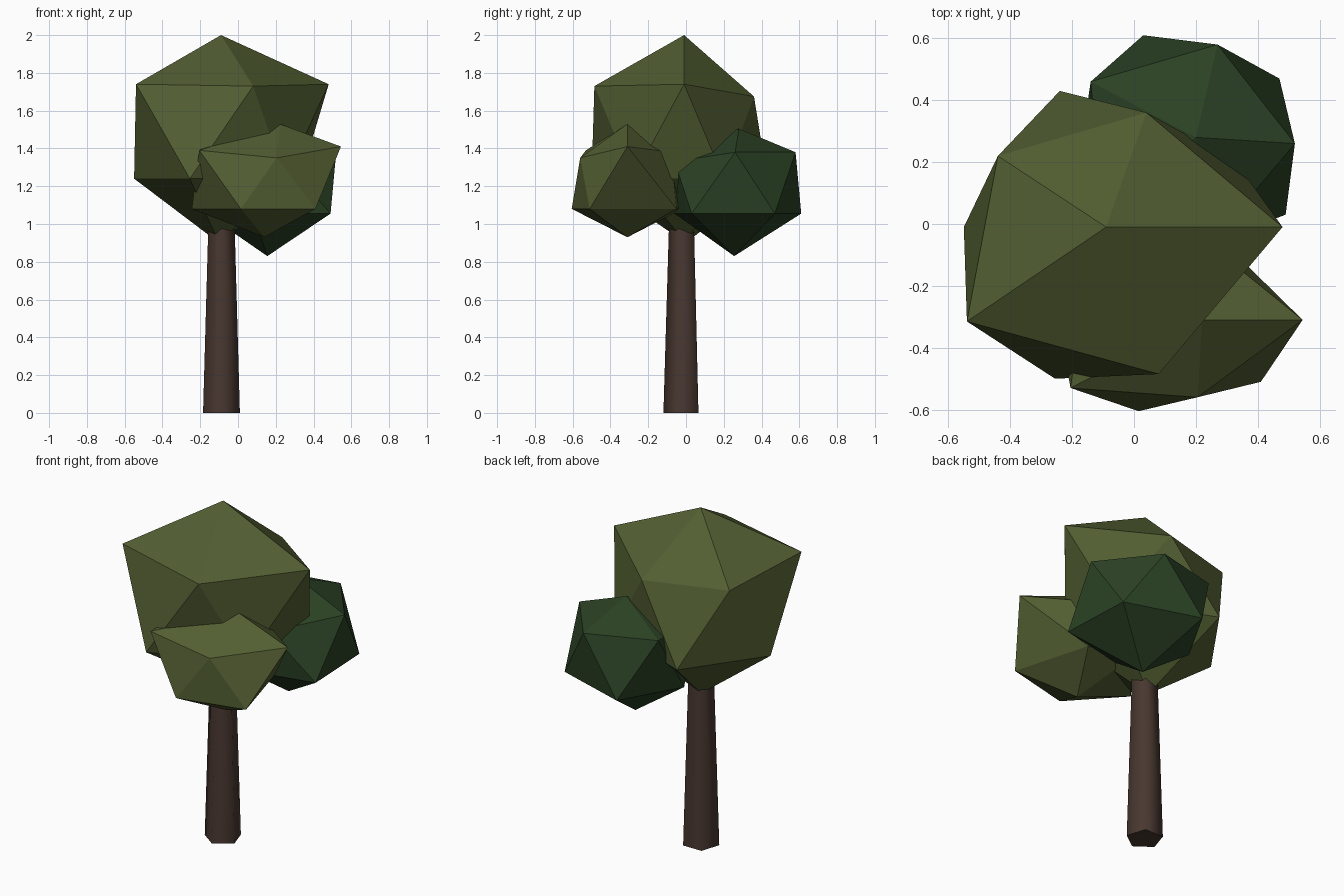
import bpy
import bmesh
import math

cube = bpy.data.objects.get("Cube")
if cube:
    bpy.data.objects.remove(cube, do_unlink=True)


def make_material(name, color):
    mat = bpy.data.materials.new(name)
    mat.use_nodes = True
    mat.diffuse_color = (*color, 1)
    mat.node_tree.nodes["Principled BSDF"].inputs["Base Color"].default_value = (*color, 1)
    return mat


def foliage(name, mat, top, upper, lower, lower_z, bottom):
    """Irregular twenty-sided clump: two five-point rings closed by a top and a bottom point."""
    bm = bmesh.new()
    tip = bm.verts.new(top)
    base = bm.verts.new(bottom)
    up = [bm.verts.new(p) for p in upper]
    low = [bm.verts.new((x, y, lower_z)) for x, y in lower]
    for i in range(5):
        j = (i + 1) % 5
        bm.faces.new((tip, up[i], up[j]))
        bm.faces.new((up[i], low[i], up[j]))
        bm.faces.new((low[i], low[j], up[j]))
        bm.faces.new((base, low[j], low[i]))
    bmesh.ops.recalc_face_normals(bm, faces=bm.faces)
    mesh = bpy.data.meshes.new(name)
    bm.to_mesh(mesh)
    bm.free()
    mesh.materials.append(mat)
    obj = bpy.data.objects.new(name, mesh)
    bpy.context.collection.objects.link(obj)
    return obj


olive = make_material("olive_leaves", (0.085, 0.112, 0.032))
forest = make_material("dark_green_leaves", (0.024, 0.054, 0.018))
bark = make_material("brown_bark", (0.065, 0.038, 0.029))

# Trunk: tapered five-sided column, smooth around its sides
height = 1.0
bpy.ops.mesh.primitive_cone_add(
    vertices=5, radius1=0.1025, radius2=0.073, depth=height,
    location=(-0.0875, -0.017, height / 2), rotation=(0, 0, math.pi))
trunk = bpy.context.object
trunk.name = "trunk"
trunk.data.materials.append(bark)
bpy.ops.object.shade_smooth_by_angle(angle=math.radians(80))

# Large crown on top of the trunk
foliage("main_crown", olive, (-0.09, -0.01, 2.0),
        [(0.48, -0.01, 1.74), (0.04, 0.36, 1.675), (-0.44, 0.22, 1.685),
         (-0.54, -0.315, 1.74), (0.08, -0.485, 1.73)],
        [(0.33, 0.2), (-0.24, 0.43), (-0.55, -0.01), (-0.255, -0.5), (0.25, -0.28)],
        1.24, (-0.1, 0.0, 0.9))

# Small clump in front
foliage("front_clump", olive, (0.22, -0.31, 1.53),
        [(0.545, -0.31, 1.41), (0.26, -0.08, 1.38), (-0.15, -0.12, 1.44),
         (-0.205, -0.53, 1.39), (0.205, -0.56, 1.35)],
        [(0.28, -0.05), (0.02, -0.02), (-0.245, -0.32), (0.015, -0.605), (0.41, -0.51)],
        1.08, (0.14, -0.31, 0.93))

# Dark clump behind
foliage("back_clump", forest, (0.2, 0.28, 1.505),
        [(0.52, 0.26, 1.38), (0.27, 0.58, 1.38), (-0.14, 0.46, 1.4),
         (-0.1, 0.05, 1.37), (0.25, -0.06, 1.33)],
        [(0.47, 0.47), (0.03, 0.61), (-0.17, 0.26), (0.08, -0.06), (0.49, 0.03)],
        1.055, (0.155, 0.255, 0.83))
